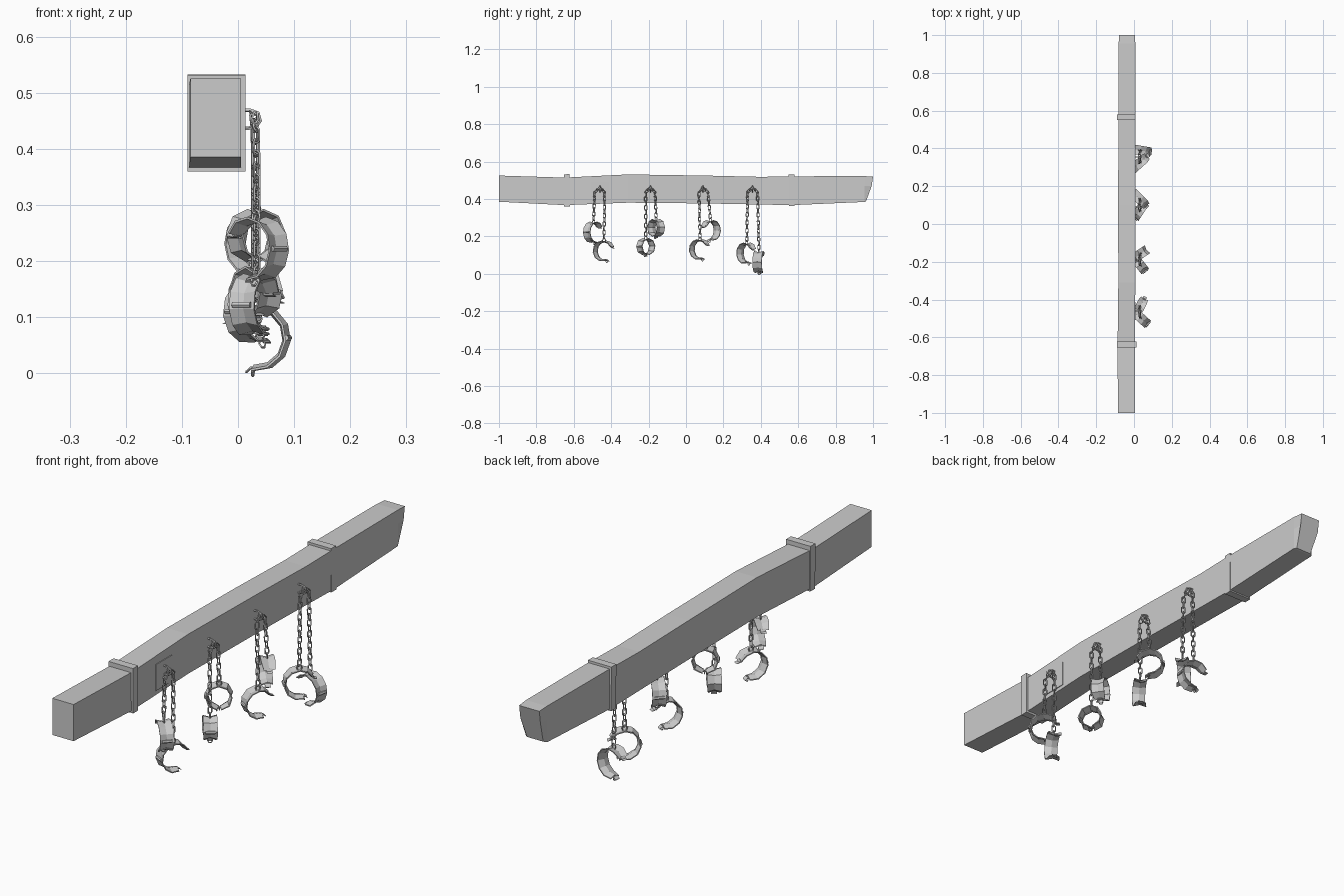
import bpy, bmesh
from math import sin, cos, pi, radians
from mathutils import Vector, Matrix

if "Cube" in bpy.data.objects:
    bpy.data.objects.remove(bpy.data.objects["Cube"])


def finish(bm, name):
    bmesh.ops.recalc_face_normals(bm, faces=bm.faces)
    me = bpy.data.meshes.new(name)
    bm.to_mesh(me)
    bm.free()
    ob = bpy.data.objects.new(name, me)
    bpy.context.collection.objects.link(ob)
    return ob


def skin(bm, rings, closed):
    """Join rings of points with quads, capping the ends if open."""
    vs = [[bm.verts.new(p) for p in ring] for ring in rings]
    n, m = len(vs), len(vs[0])
    for i in range(n if closed else n - 1):
        a, b = vs[i], vs[(i + 1) % n]
        for j in range(m):
            k = (j + 1) % m
            bm.faces.new((a[j], a[k], b[k], b[j]))
    if not closed:
        bm.faces.new(vs[0])
        bm.faces.new(vs[-1])


def wire(bm, pts, normal, r, sides=5, closed=True):
    """Round wire along a flat path whose plane has the given normal."""
    rings = []
    n = len(pts)
    for i, p in enumerate(pts):
        a = pts[i - 1] if closed or i else p
        b = pts[(i + 1) % n] if closed or i < n - 1 else p
        side = (b - a).normalized().cross(normal).normalized()
        rings.append([p + (side * cos(t) + normal * sin(t)) * r
                      for t in [2 * pi * k / sides for k in range(sides)]])
    skin(bm, rings, closed)


def box(bm, centre, size, rot=0):
    m = Matrix.Translation(centre) @ Matrix.Rotation(rot, 4, 'X') @ Matrix.Diagonal((*size, 1))
    bmesh.ops.create_cube(bm, size=1, matrix=m)


# Warped timber beam with a chipped far end: y, bottom, top, left, right
bm = bmesh.new()
stations = [(-1, .385, .525, -.085, .005), (-.65, .367, .514, -.087, .005),
            (-.31, .38, .531, -.083, .007), (.1, .376, .525, -.084, .007),
            (.4, .37, .518, -.083, .007), (.57, .367, .521, -.083, .008),
            (.955, .384, .522, -.081, .007)]
rings = [[(l, y, b), (r, y, b), (r, y, b + .085), (r, y, t), (l, y, t), (l, y, b + .085)]
         for y, b, t, l, r in stations]
rings.append([(-.07, .962, .386), (-.002, .962, .386), (.005, .993, .47),
              (.005, 1, .519), (-.08, 1, .519), (-.08, .993, .47)])
skin(bm, rings, False)
finish(bm, "beam")

# Iron straps around the beam
for name, y, x, w in (("near_strap", -.637, -.0385, .103), ("far_strap", .565, -.0405, .099)):
    bm = bmesh.new()
    box(bm, (x, y, .446), (w, .03, .168 if y > 0 else .172), radians(0.5))
    finish(bm, name)

# Thin plate behind the first hook
bm = bmesh.new()
box(bm, (.006, -.46, .44), (.006, .095, .1))
finish(bm, "hook_plate")


def link(bm, centre, along, flat, half=.0145, width=.0075):
    """Stadium-shaped chain link lying in the along / flat plane."""
    pts = []
    for k in range(8):
        t = 2 * pi * (k + .5) / 8
        s = 1 if cos(t) > 0 else -1
        pts.append(centre + along * (s * (half - width) + cos(t) * width) + flat * sin(t) * width)
    wire(bm, pts, along.cross(flat).normalized(), .0024, 4)


def chain(path, name):
    bm = bmesh.new()
    i = 0
    for a, b in zip(path, path[1:]):
        d = b - a
        n = max(1, round(d.length / .0225))
        along = d.normalized()
        e = along.cross(Vector((1, .35, 0))).normalized()
        f = along.cross(e).normalized()
        for k in range(n):
            flat = (e + f if i % 2 else e - f).normalized()
            link(bm, a + d * ((k + .5) / n), along, flat)
            i += 1
    finish(bm, name)


def cuff(centre, yaw, r, start, end, flip, name):
    """Faceted open shackle, from start to end angle, axis turned by yaw."""
    bm = bmesh.new()
    yaw = radians(yaw)
    axis = Vector((cos(yaw), sin(yaw), 0))
    u = Vector((-sin(yaw), cos(yaw), 0)) * (-1 if flip else 1)
    up = Vector((0, 0, 1))

    def at(deg, rad, w=0):
        t = radians(deg)
        return centre + u * cos(t) * rad + up * sin(t) * rad + axis * w

    # pinched band
    h = .025
    section = [(-h, .003), (0, -.004), (h, .003), (h, -.001), (0, -.008), (-h, -.001)]
    n = 8
    skin(bm, [[at(start + (end - start) * k / n, r + d, w * (.8 if k in (0, n) else 1))
               for w, d in section] for k in range(n + 1)], False)
    # bent tongue with a small locking loop at each end
    for deg, s in ((start, -1), (end, 1)):
        skin(bm, [[at(deg + s * a, r + d + e, w) for w, e in
                   ((-.01, 0), (.01, 0), (.01, -.004), (-.01, -.004))]
                  for a, d in ((-6, 0), (5, 0), (11, .009))], False)
    c = at(end, r + .005)
    wire(bm, [c + axis * cos(t) * .008 + (c - centre).normalized() * sin(t) * .008
              for t in [k * pi / 3 for k in range(6)]],
         axis.cross((c - centre).normalized()), .0022, 4)
    # hinge barrel on the solid side
    side = at(180, r + .001)
    skin(bm, [[side + axis * w + (u * cos(t) + up * sin(t)) * .0055
               for t in [k * pi / 3 for k in range(6)]] for w in (-.018, .018)], False)
    # eye for the chain
    top = at(90, r + .004)
    wire(bm, [top + u * cos(t) * .009 + up * sin(t) * .011
              for t in [k * pi / 4 for k in range(8)]], axis, .0025, 4)
    finish(bm, name)


# Hook y, then per strand: y, cuff centre y, z, yaw, radius, start, end, flip
sets = [
    (-.46, (-.488, -.494, .222, 48, .054, 30, 275, False), (-.435, -.438, .122, -28, .053, 25, 285, False)),
    (-.19, (-.215, -.215, .145, 38, .043, -80, 262, False), (-.165, -.16, .245, -56, .045, -80, 262, False)),
    (.09, (.07, .075, .13, -33, .052, 30, 285, False), (.118, .13, .232, 45, .052, 25, 275, True)),
    (.355, (.33, .325, .11, -48, .054, 25, 285, False), (.383, .39, .063, 80, .056, 35, 275, False)),
]
for i, (y, *strands) in enumerate(sets, 1):
    # staple driven into the beam
    bm = bmesh.new()
    pts = [Vector(p) for p in ((-.005, y, .438), (.016, y, .436), (.032, y, .439), (.04, y, .45),
                               (.036, y, .464), (.022, y, .469), (-.005, y, .468))]
    wire(bm, pts, Vector((0, 1, 0)), .0035, 5, False)
    finish(bm, f"staple_{i}")
    for side, (sy, cy, cz, yaw, r, a, b, flip) in zip(("left", "right"), strands):
        path = [Vector((.028, y, .462)), Vector((.031, sy, .435)), Vector((.032, cy, cz + r + .012))]
        chain(path, f"chain_{i}_{side}")
        cuff(Vector((.032, cy, cz)), yaw, r, a, b, flip, f"cuff_{i}_{side}")
